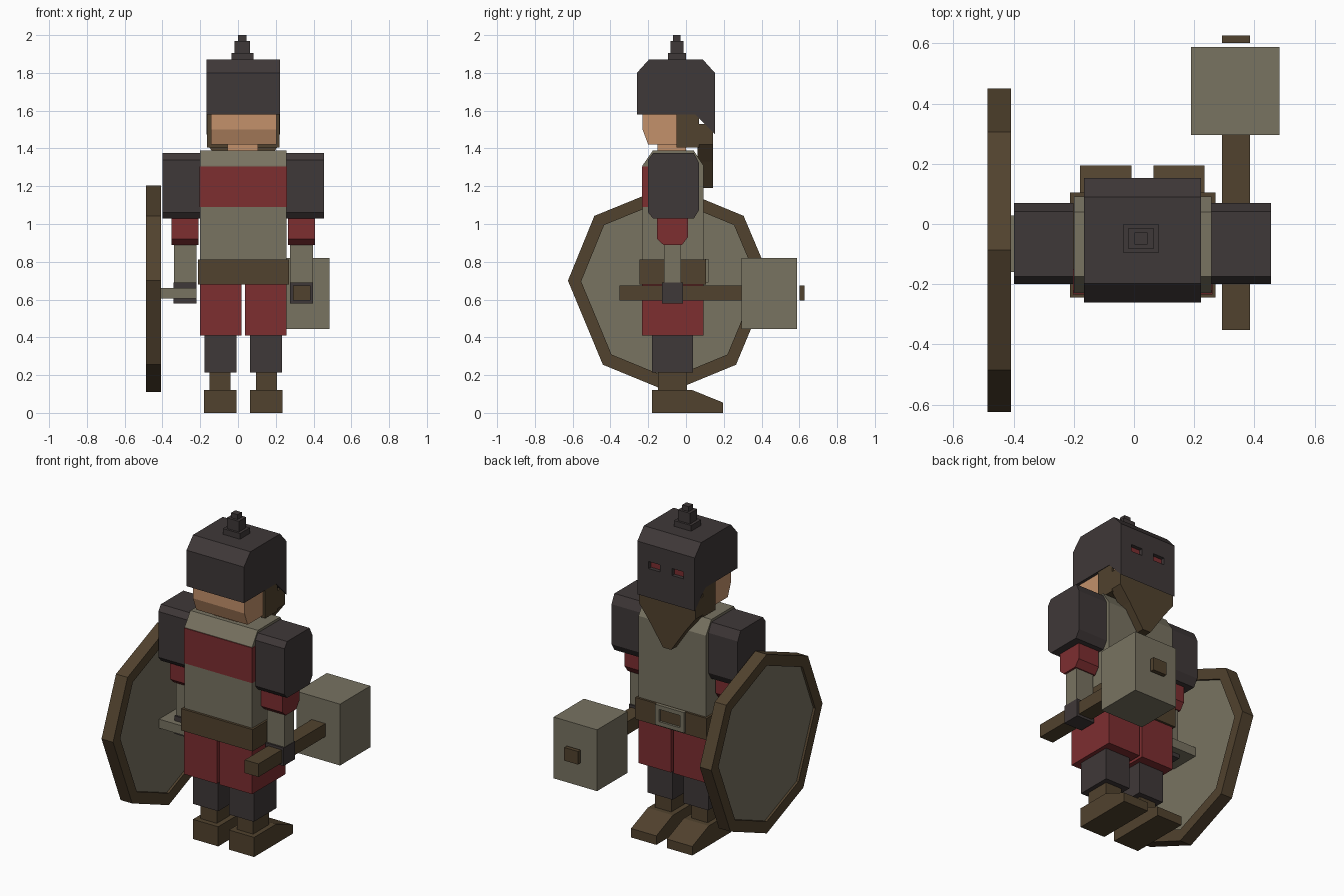
import bpy, bmesh
from mathutils import Vector

if "Cube" in bpy.data.objects:
    bpy.data.objects.remove(bpy.data.objects["Cube"], do_unlink=True)


def lin(v):
    v /= 255
    return v / 12.92 if v <= 0.04045 else ((v + 0.055) / 1.055) ** 2.4


def material(name, r, g, b):
    col = (lin(r), lin(g), lin(b), 1)
    m = bpy.data.materials.new(name)
    m.diffuse_color = col
    m.use_nodes = True
    bsdf = next(n for n in m.node_tree.nodes if n.type == 'BSDF_PRINCIPLED')
    bsdf.inputs["Base Color"].default_value = col
    bsdf.inputs["Roughness"].default_value = 0.8
    return m


GREY = material("dull grey metal", 120, 115, 97)
DARK = material("dark iron", 63, 56, 56)
RED = material("dark red cloth", 125, 46, 48)
BROWN = material("brown leather", 81, 66, 46)
SKIN = material("skin", 195, 145, 107)


def prism(name, pts, lo, hi, mat, axis='x'):
    """Extrude an outline: (y, z) points along x, or (x, z) points along y."""
    bm = bmesh.new()
    place = (lambda p, d: (d, p[0], p[1])) if axis == 'x' else (lambda p, d: (p[0], d, p[1]))
    a = [bm.verts.new(place(p, lo)) for p in pts]
    b = [bm.verts.new(place(p, hi)) for p in pts]
    bm.faces.new(a)
    bm.faces.new(b[::-1])
    n = len(pts)
    for i in range(n):
        j = (i + 1) % n
        bm.faces.new((a[i], b[i], b[j], a[j]))
    bmesh.ops.recalc_face_normals(bm, faces=bm.faces[:])
    return finish(name, bm, mat)


def finish(name, bm, mat):
    me = bpy.data.meshes.new(name)
    bm.to_mesh(me)
    bm.free()
    me.materials.append(mat)
    ob = bpy.data.objects.new(name, me)
    bpy.context.collection.objects.link(ob)
    return ob


def box(name, x, y, z, mat):
    return prism(name, [(y[0], z[0]), (y[1], z[0]), (y[1], z[1]), (y[0], z[1])], x[0], x[1], mat)


CX = 0.028  # middle of the body

# Torso with sloped collar, back panel, belt and buckle
prism("torso", [(-.23, .68), (-.23, 1.31), (-.175, 1.39), (.04, 1.39), (.092, 1.31), (.092, .68)],
      -.2, .257, GREY)
box("back_panel", (-.203, .26), (-.234, -.15), (1.09, 1.305), RED)
box("belt", (-.213, .27), (-.245, .105), (.68, .813), BROWN)
bx, bz = (-.07, .126), (.69, .815)
box("buckle_top", bx, (.1, .118), (bz[1] - .025, bz[1]), GREY)
box("buckle_bottom", bx, (.1, .118), (bz[0], bz[0] + .025), GREY)
for side, x in (("right", (bx[0], bx[0] + .027)), ("left", (bx[1] - .027, bx[1]))):
    box("buckle_" + side, x, (.1, .118), (bz[0] + .025, bz[1] - .025), GREY)

# Limbs, mirrored about the body middle
for side, s in (("left", 1), ("right", -1)):
    def span(a, b):
        return sorted((CX + s * a, CX + s * b))
    prism(side + "_shoulder_guard",
          [(-.2, 1.34), (-.175, 1.375), (.042, 1.375), (.07, 1.32), (.07, 1.075), (.042, 1.03),
           (-.175, 1.03), (-.2, 1.06)], *span(.229, .427), DARK)
    prism(side + "_sleeve",
          [(-.153, 1.04), (.01, 1.04), (.01, .93), (-.02, .89), (-.12, .89), (-.153, .92)],
          *span(.236, .38), RED)
    box(side + "_forearm", span(.248, .368), (-.116, -.026), (.68, .9), GREY)
    box(side + "_hand", span(.247, .37), (-.127, -.016), (.58, .69), DARK)
    box(side + "_trouser_leg", span(.009, .23), (-.232, .092), (.41, .69), RED)
    box(side + "_greave", span(.036, .205), (-.18, .037), (.215, .42), DARK)
    box(side + "_ankle", span(.068, .178), (-.148, .005), (.11, .22), BROWN)
    prism(side + "_boot", [(-.18, 0), (-.18, .12), (.035, .12), (.195, .055), (.195, 0)],
          *span(.036, .207), BROWN)

# Head, neck and beard
prism("head", [(-.23, 1.6), (-.23, 1.5), (-.2, 1.42), (.06, 1.42), (.06, 1.6)], -.143, .205, SKIN)
box("neck", (-.055, .105), (-.15, .0), (1.38, 1.43), SKIN)
prism("beard_front", [(-.163, 1.53), (.219, 1.53), (.219, 1.42), (.15, 1.33), (.055, 1.19),
                      (.0, 1.19), (-.095, 1.33), (-.163, 1.42)], .06, .143, BROWN, axis='y')
for side, x in (("right", (-.163, -.143)), ("left", (.205, .219))):
    prism(side + "_beard_cheek", [(-.05, 1.6), (-.05, 1.405), (.07, 1.405), (.07, 1.6)], *x, BROWN)
box("beard_chin", (-.143, .205), (-.05, .07), (1.405, 1.425), BROWN)

# Helmet with face plate and cut eye slots
helmet = prism("helmet", [(-.26, 1.58), (-.26, 1.8), (-.197, 1.87), (.09, 1.87), (.153, 1.8),
                          (.153, 1.475), (.05, 1.58)], -.166, .222, DARK)
for side, x in (("left", (.07, .146)), ("right", (-.09, -.014))):
    z = (1.652, 1.695)
    cutter = box("eye_cutter", x, (.125, .2), z, DARK)
    mod = helmet.modifiers.new("eye_slot", 'BOOLEAN')
    mod.operation, mod.object, mod.solver = 'DIFFERENCE', cutter, 'EXACT'
    bpy.context.view_layer.objects.active = helmet
    bpy.ops.object.modifier_apply(modifier=mod.name)
    bpy.data.objects.remove(cutter, do_unlink=True)
    box(side + "_eye", x, (.123, .13), z, RED)

# Stepped helmet crest
for name, w, d, z in (("base", .058, .048, (1.86, 1.905)), ("middle", .041, .035, (1.9, 1.97)),
                      ("tip", .022, .02, (1.965, 2.0))):
    box("crest_" + name, (.023 - w, .023 + w), (-.048 - d, -.048 + d), z, DARK)

# Hammer
box("hammer_handle", (.292, .385), (-.352, .3), (.595, .675), BROWN)
box("hammer_head", (.19, .484), (.295, .588), (.445, .82), GREY)
box("hammer_cap", (.292, .385), (.602, .627), (.595, .675), BROWN)

# Shield: eight-sided rim around a recessed plate, with a grip
outline = [(-.087, 1.205), (.305, 1.043), (.45, .7), (.265, .255),
           (-.087, .11), (-.44, .255), (-.625, .7), (-.485, 1.043)]
mid = Vector((-.087, .67))
inner = [tuple(mid + (Vector(p) - mid) * .87) for p in outline]
bm = bmesh.new()
rings = [[bm.verts.new((x, *p)) for p in pts]
         for x, pts in ((-.486, outline), (-.408, outline), (-.408, inner), (-.486, inner))]
for k in range(4):
    a, b = rings[k], rings[(k + 1) % 4]
    for i in range(8):
        j = (i + 1) % 8
        bm.faces.new((a[i], a[j], b[j], b[i]))
bmesh.ops.recalc_face_normals(bm, faces=bm.faces[:])
finish("shield_rim", bm, BROWN)
prism("shield_plate", inner, -.472, -.422, GREY)
box("shield_grip", (-.43, -.22), (-.16, .028), (.605, .66), GREY)
